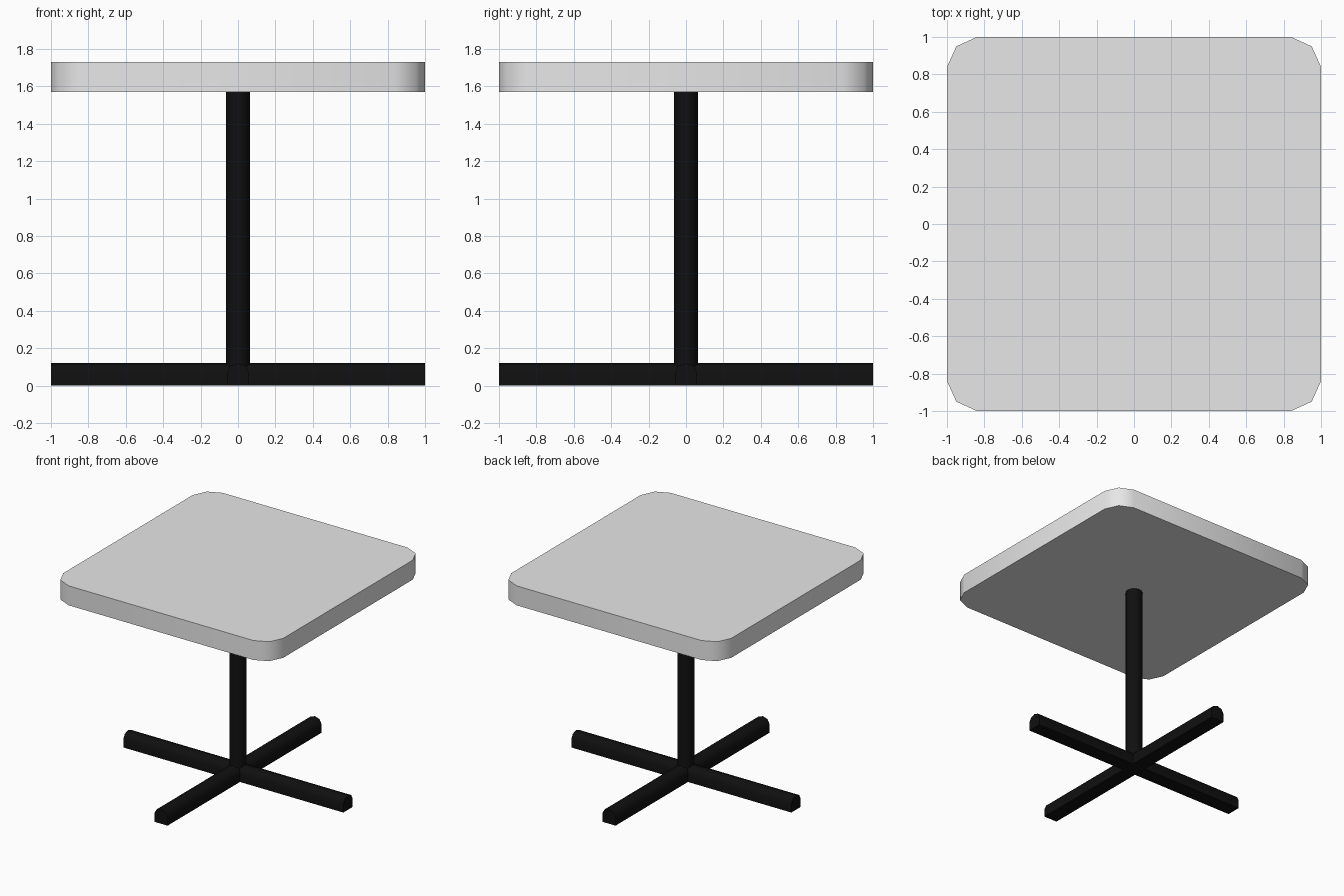
import bpy, bmesh, math
from mathutils import Matrix

if "Cube" in bpy.data.objects:
    bpy.data.objects.remove(bpy.data.objects["Cube"])


def material(name, value):
    m = bpy.data.materials.new(name)
    m.diffuse_color = (value, value, value, 1)
    m.use_nodes = True
    m.node_tree.nodes["Principled BSDF"].inputs["Base Color"].default_value = m.diffuse_color
    return m


pale = material("pale grey", 0.8)
black = material("black metal", 0.005)


def prism(name, outline, z0, z1, mat, turn=Matrix.Identity(4)):
    """Extrude a flat outline from z0 to z1, then turn it into place."""
    bm = bmesh.new()
    face = bm.faces.new([bm.verts.new((x, y, z0)) for x, y in outline])
    geo = bmesh.ops.extrude_face_region(bm, geom=[face])["geom"]
    top = [v for v in geo if isinstance(v, bmesh.types.BMVert)]
    bmesh.ops.translate(bm, verts=top, vec=(0, 0, z1 - z0))
    bmesh.ops.transform(bm, matrix=turn, verts=bm.verts)
    bmesh.ops.recalc_face_normals(bm, faces=bm.faces)
    mesh = bpy.data.meshes.new(name)
    bm.to_mesh(mesh)
    bm.free()
    mesh.materials.append(mat)
    ob = bpy.data.objects.new(name, mesh)
    bpy.context.collection.objects.link(ob)
    bpy.ops.object.select_all(action='DESELECT')
    ob.select_set(True)
    bpy.context.view_layer.objects.active = ob
    bpy.ops.object.shade_smooth_by_angle(angle=math.radians(50))
    return ob


# Square top with corners rounded in two steps
outline = []
for k in range(4):
    c, s = round(math.cos(k * math.pi / 2)), round(math.sin(k * math.pi / 2))
    outline += [(c * x - s * y, s * x + c * y)
                for x, y in ((1, 0.84), (0.95, 0.95), (0.84, 1))]
prism("table_top", outline, 1.57, 1.73, pale)

# Round centre pole
ring = [(0.064 * math.cos(i * math.tau / 16), 0.064 * math.sin(i * math.tau / 16))
        for i in range(16)]
prism("pole", ring, 0.01, 1.572, black)

# Crossed floor bars: flat underneath, rounded on top
bar = [(-0.06, 0), (0.06, 0), (0.06, 0.068), (0.042, 0.105),
       (0, 0.12), (-0.042, 0.105), (-0.06, 0.068)]
stand = Matrix.Rotation(math.pi / 2, 4, 'X')
prism("floor_bar_front_back", bar, -1, 1, black, stand)
prism("floor_bar_sides", bar, -1, 1, black,
      Matrix.Rotation(math.pi / 2, 4, 'Z') @ stand)
